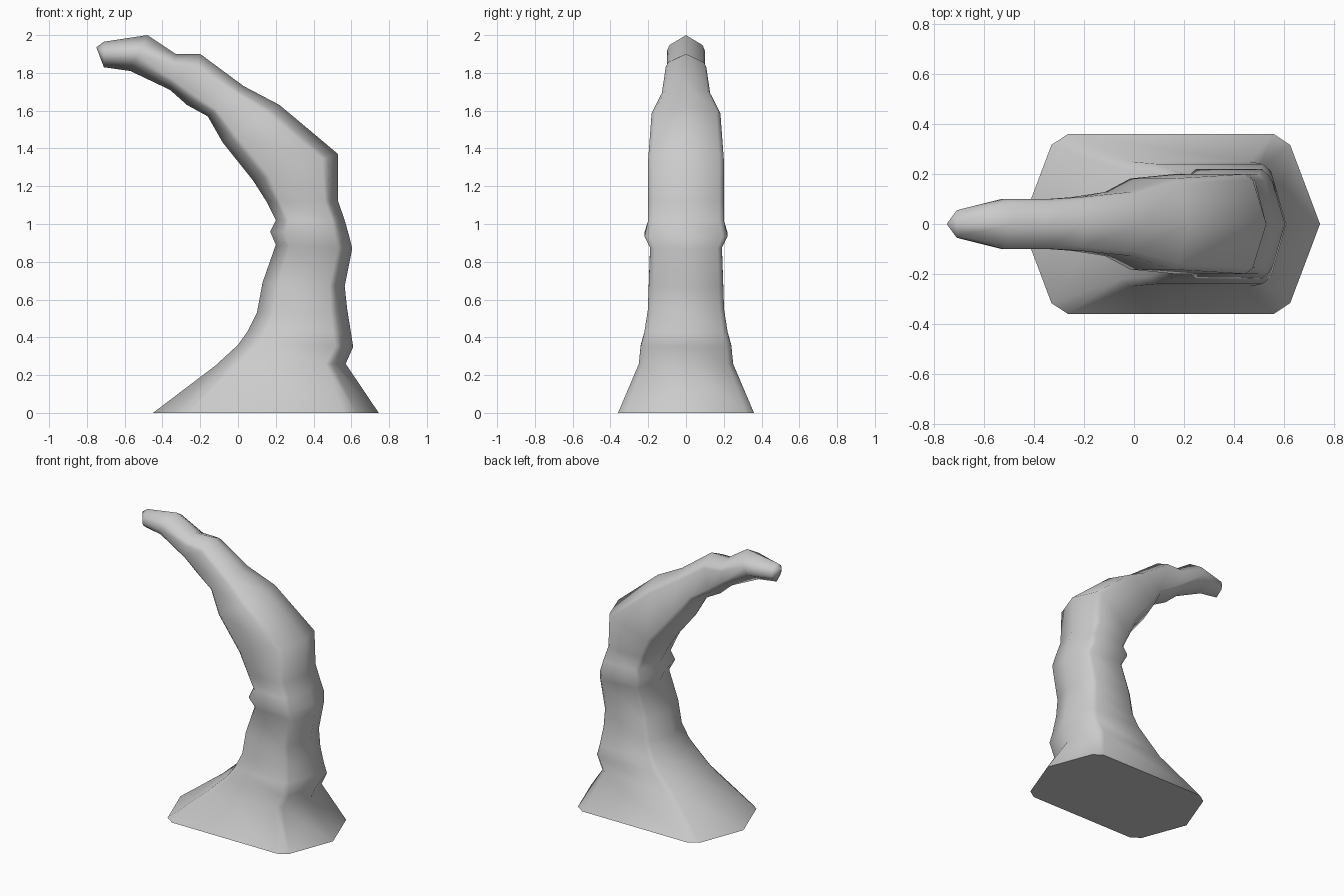
import bpy
import bmesh
from mathutils import Vector

if "Cube" in bpy.data.objects:
    bpy.data.objects.remove(bpy.data.objects["Cube"])

# Each ring: inner x, inner z, outer x, outer z, half width, corner inset
rings = [
    (-.45, 0, .745, 0, .36, .10),
    (-.12, .25, .57, .26, .25, .10),
    (0, .36, .61, .35, .24, .10),
    (.05, .43, .597, .43, .22, .11),
    (.10, .53, .578, .55, .202, .12),
    (.13, .69, .565, .67, .197, .12),
    (.20, .89, .605, .87, .19, .12),
    (.17, .96, .59, .93, .22, .12),
    (.20, 1.02, .565, 1.02, .20, .12),
    (.15, 1.12, .53, 1.12, .20, .12),
    (.08, 1.23, .53, 1.37, .20, .12),
    (-.08, 1.43, .22, 1.63, .182, .14),
    (-.16, 1.57, .03, 1.73, .128, .15),
    (-.27, 1.63, -.20, 1.90, .107, .16),
    (-.36, 1.71, -.33, 1.90, .10, .20),
    (-.57, 1.81, -.48, 2.0, .10, .28),
    (-.71, 1.83, -.71, 1.965, .055, .28),
]


def section(ax, az, bx, bz, w, c):
    """Elongated ten-sided section with a point at either end."""
    a, b = Vector((ax, 0, az)), Vector((bx, 0, bz))
    half = [(c, .88), (c * 1.55, 1), (1 - c * 1.55, 1), (1 - c, .88)]
    outline = [(0, 0)] + half + [(1, 0)] + [(t, -s) for t, s in reversed(half)]
    return [a.lerp(b, t) + Vector((0, w * s, 0)) for t, s in outline]


# Curved horn: skin the rings from the flared foot up to the tip
bm = bmesh.new()
loops = [[bm.verts.new(p) for p in section(*r)] for r in rings]
n = len(loops[0])
for lo, hi in zip(loops, loops[1:]):
    for i in range(n):
        j = (i + 1) % n
        bm.faces.new((lo[i], lo[j], hi[j], hi[i]))
bm.faces.new(loops[0])

# Blunt tip
tip = bm.verts.new((-.75, 0, 1.935))
for i in range(n):
    bm.faces.new((loops[-1][i], loops[-1][(i + 1) % n], tip))
bmesh.ops.recalc_face_normals(bm, faces=bm.faces)

mesh = bpy.data.meshes.new("curved_horn")
bm.to_mesh(mesh)
bm.free()
horn = bpy.data.objects.new("curved_horn", mesh)
bpy.context.collection.objects.link(horn)
bpy.context.view_layer.objects.active = horn
horn.select_set(True)
bpy.ops.object.shade_smooth_by_angle(angle=1.4)
